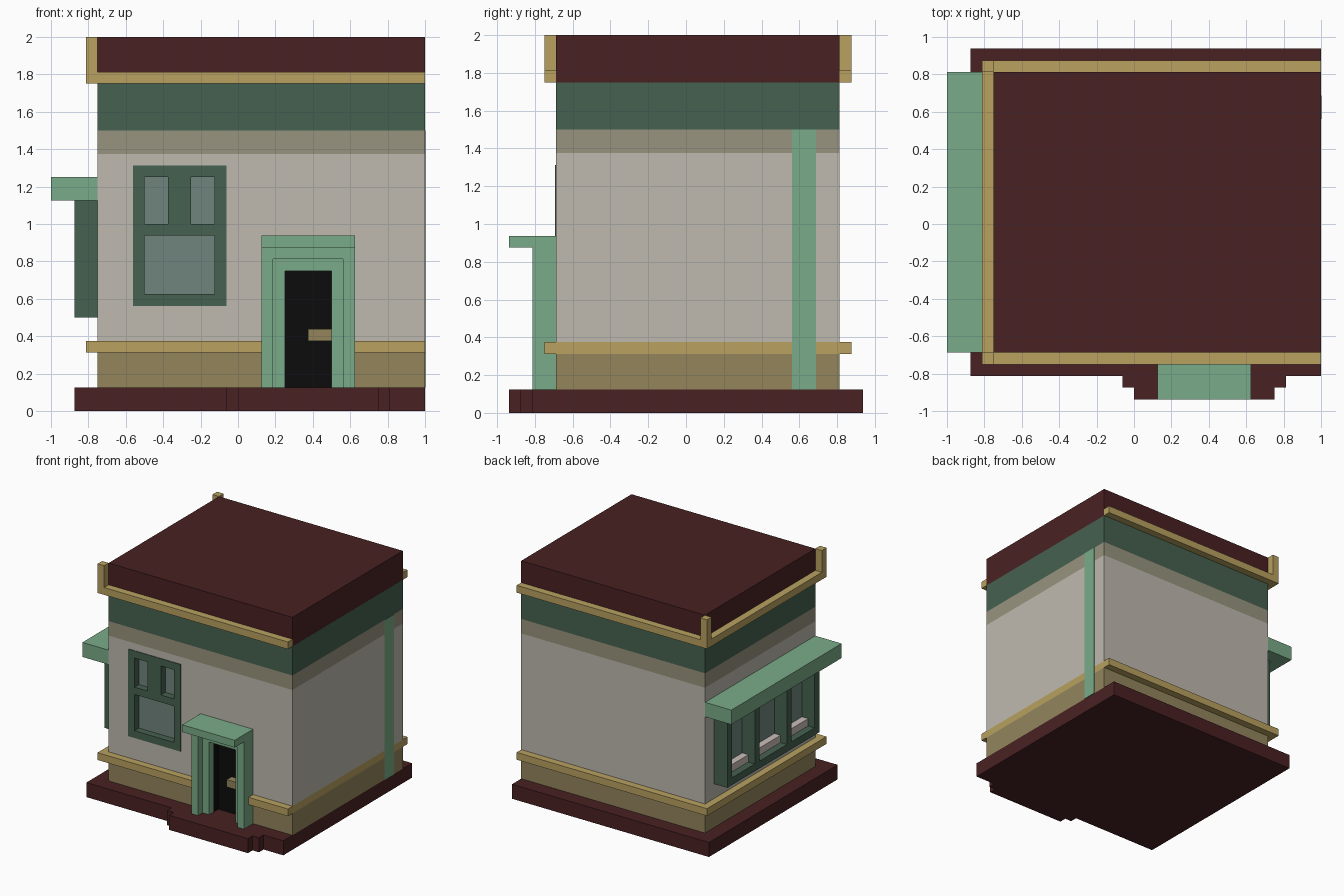
import bpy
import bmesh

cube = bpy.data.objects.get("Cube")
if cube:
    bpy.data.objects.remove(cube, do_unlink=True)


# Materials, given as 8-bit sRGB and stored as linear values
def material(name, rgb):
    lin = [(c / 255 / 12.92) if c <= 10 else ((c / 255 + 0.055) / 1.055) ** 2.4 for c in rgb]
    m = bpy.data.materials.new(name)
    m.use_nodes = True
    m.diffuse_color = (*lin, 1)
    bsdf = next(n for n in m.node_tree.nodes if n.type == 'BSDF_PRINCIPLED')
    bsdf.inputs["Base Color"].default_value = (*lin, 1)
    return m


RED = material("dark_red", (73, 33, 34))
GOLD = material("gold_trim", (184, 161, 96))
OCHRE = material("ochre", (147, 133, 92))
CREAM = material("cream_wall", (191, 186, 175))
BAND = material("grey_band", (152, 148, 126))
GREEN = material("dark_green", (70, 97, 80))
MINT = material("mint_green", (122, 171, 136))
GLASS = material("window_glass", (112, 133, 126))
BLACK = material("black_door", (12, 12, 12))
SILL = material("pale_sill", (203, 190, 185))


def finish(name, bm, mats):
    bmesh.ops.recalc_face_normals(bm, faces=bm.faces)
    me = bpy.data.meshes.new(name)
    bm.to_mesh(me)
    bm.free()
    for m in mats:
        me.materials.append(m)
    ob = bpy.data.objects.new(name, me)
    bpy.context.scene.collection.objects.link(ob)
    return ob


# One object from boxes, each (x0, x1, y0, y1, z0, z1)
def boxes(name, mat, *specs):
    bm = bmesh.new()
    for b in specs:
        vs = bmesh.ops.create_cube(bm, size=1)["verts"]
        for v in vs:
            for i in range(3):
                v.co[i] = b[2 * i] if v.co[i] < 0 else b[2 * i + 1]
    return finish(name, bm, [mat])


# Vertical prism over an outline, with a ring at each height and a colour per layer
def prism(name, outline, heights, mats):
    bm = bmesh.new()
    rings = [[bm.verts.new((x, y, z)) for x, y in outline] for z in heights]
    n = len(outline)
    for k in range(len(heights) - 1):
        for i in range(n):
            j = (i + 1) % n
            f = bm.faces.new((rings[k][i], rings[k][j], rings[k + 1][j], rings[k + 1][i]))
            f.material_index = k
    bm.faces.new(rings[0][::-1])
    bm.faces.new(rings[-1]).material_index = len(mats) - 1
    return finish(name, bm, mats)


# Plinth with the stepped doorstep
prism("plinth",
      [(-.875, -.8125), (-.0625, -.8125), (-.0625, -.875), (0, -.875), (0, -.9375),
       (.75, -.9375), (.75, -.875), (.8125, -.875), (.8125, -.8125), (1, -.8125),
       (1, .9375), (-.875, .9375)], [0, .125], [RED])

# Building body, coloured in horizontal layers
X0, X1, Y0, Y1 = -.75, 1, -.6875, .8125
body = prism("building_body", [(X0, Y0), (X1, Y0), (X1, Y1), (X0, Y1)],
             [.125, .3125, .375, 1.375, 1.5, 1.75, 2],
             [OCHRE, GOLD, CREAM, BAND, GREEN, RED])

# Door and window recesses; the cutter colour lines each recess
for name, mat, spec in (("door_cutter", BLACK, (.25, .5, -.8, -.625, .05, .75)),
                        ("window_cutter", GLASS, (-.55, -.075, -.8, -.63, .575, 1.3))):
    cutter = boxes(name, mat, spec)
    cutter.hide_render = True
    mod = body.modifiers.new(name, 'BOOLEAN')
    mod.operation = 'DIFFERENCE'
    mod.solver = 'EXACT'
    mod.material_mode = 'TRANSFER'
    mod.object = cutter
    bpy.context.view_layer.objects.active = body
    bpy.ops.object.modifier_apply(modifier=name)
    bpy.data.objects.remove(cutter, do_unlink=True)

# Gold trims around three sides; the lower one stops at the door
T = .0625


def trim(name, z0, z1, front_spans, extra=()):
    boxes(name, GOLD,
          (X0 - T, X0, Y0, Y1, z0, z1),
          (X0 - T, X1, Y1, Y1 + T, z0, z1),
          *[(a, b, Y0 - T, Y0, z0, z1) for a, b in front_spans], *extra)


trim("lower_trim", .3125, .375, [(X0 - T, .125), (.625, X1)])
trim("upper_trim", 1.75, 1.8125, [(X0 - T, X1)],
     [(X0 - T, X0, y, y + T, 1.8125, 2) for y in (Y0 - T, Y1)])

# Painted strip on the side wall
boxes("side_strip", MINT, (X1 - .002, X1 + .003, .5625, .6875, .125, 1.5))

# Front window frame: three panes, set into the wall
F = (-.6925, -.632)
boxes("front_window_frame", GREEN,
      (-.5625, -.5, *F, .5625, 1.3125), (-.125, -.0625, *F, .5625, 1.3125),
      (-.5, -.125, *F, .5625, .625), (-.5, -.125, *F, .9375, 1),
      (-.5, -.125, *F, 1.25, 1.3125), (-.375, -.25, *F, 1, 1.25))

# Door surround: stepped posts and lintels under a canopy
for name, x0, x1, y, top in (("outer_door_frame", .125, .625, -.8125, .875),
                             ("inner_door_frame", .1875, .5625, -.75, .8125)):
    boxes(name, MINT,
          (x0, x0 + T, y, Y0, .125, top), (x1 - T, x1, y, Y0, .125, top),
          (x0 + T, x1 - T, y, Y0, top - T, top))
boxes("door_canopy", MINT, (.125, .625, -.9375, Y0, .875, .9375))
boxes("door_handle", OCHRE, (.375, .5, -.69, -.62, .375, .4375))

# Display window on the side: frame, glass, sills and awning
openings = [(-.5, -.1875), (-.125, .25), (.3125, .625)]
edges = [-.5625] + [v for o in openings for v in o] + [.6875]
FX = (-.875, X0)
boxes("display_window_frame", GREEN,
      (*FX, edges[0], edges[-1], .5, .5625), (*FX, edges[0], edges[-1], 1.0625, 1.125),
      *[(*FX, edges[i], edges[i + 1], .5625, 1.0625) for i in range(0, 8, 2)])
boxes("display_window_glass", GLASS,
      *[(X0 - .004, X0, a, b, .5625, 1.0625) for a, b in openings])
boxes("display_sills", SILL,
      *[(X0 - T, X0, a, b, .5625, .625) for a, b in openings])
boxes("awning", MINT, (-1, X0, Y0, Y1, 1.125, 1.25))
